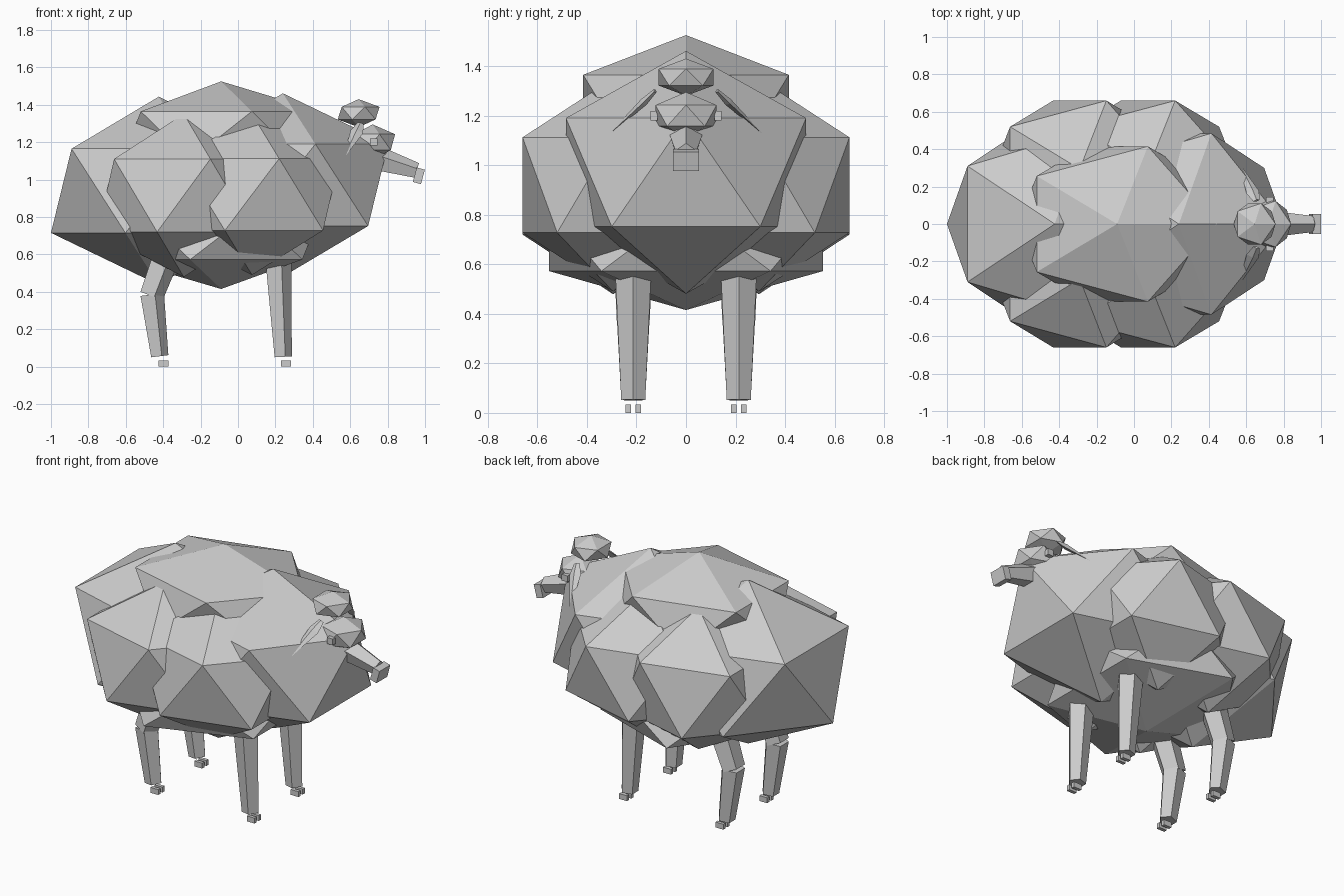
import bpy, bmesh, math
from mathutils import Vector, Matrix

if "Cube" in bpy.data.objects:
    bpy.data.objects.remove(bpy.data.objects["Cube"])

grey = bpy.data.materials.new("plain grey")
grey.diffuse_color = (0.6, 0.6, 0.6, 1)
grey.use_nodes = True
grey.node_tree.nodes["Principled BSDF"].inputs["Base Color"].default_value = grey.diffuse_color


def finish(name, bm):
    bmesh.ops.recalc_face_normals(bm, faces=bm.faces)
    me = bpy.data.meshes.new(name)
    bm.to_mesh(me)
    bm.free()
    me.materials.append(grey)
    ob = bpy.data.objects.new(name, me)
    bpy.context.collection.objects.link(ob)
    return ob


def lump(name, centre, radii):
    """20-sided ball, stretched."""
    bm = bmesh.new()
    m = Matrix.Translation(centre) @ Matrix.Diagonal((*radii, 1))
    bmesh.ops.create_icosphere(bm, subdivisions=1, radius=1, matrix=m)
    return finish(name, bm)


def box(name, centre, size, tilt=0):
    bm = bmesh.new()
    m = (Matrix.Translation(centre) @ Matrix.Rotation(tilt, 4, 'Y')
         @ Matrix.Diagonal((*size, 1)))
    bmesh.ops.create_cube(bm, size=1, matrix=m)
    return finish(name, bm)


def tube(name, points, radii, toward, sides=5, flat=1.0):
    """Tapered prism along points, first corner of each ring facing 'toward'."""
    bm = bmesh.new()
    pts = [Vector(p) for p in points]
    d = (pts[-1] - pts[0]).normalized()
    u = Vector(toward)
    u = (u - d * u.dot(d)).normalized()
    v = d.cross(u) * flat
    rings = []
    for p, r in zip(pts, radii):
        rings.append([bm.verts.new(p + r * (u * math.cos(a) + v * math.sin(a)))
                      for a in (math.tau * i / sides for i in range(sides))])
    for a, b in zip(rings, rings[1:]):
        for i in range(sides):
            j = (i + 1) % sides
            bm.faces.new((a[i], a[j], b[j], b[i]))
    bm.faces.new(rings[0])
    bm.faces.new(rings[-1])
    return finish(name, bm)


# Fleece lumps along the middle
lump("fleece_rear", (-0.424, 0, 0.94), (0.644, 0.59, 0.503))
lump("fleece_chest", (0.24, 0, 0.971), (0.63, 0.57, 0.49))
lump("fleece_back", (-0.09, 0, 1.235), (0.594, 0.488, 0.29))
lump("fleece_belly", (-0.09, 0, 0.70), (0.60, 0.65, 0.285))

# Head, muzzle and nose
lump("head_tuft", (0.645, 0, 1.355), (0.125, 0.13, 0.075))
lump("head", (0.72, 0, 1.2), (0.134, 0.145, 0.095))
tube("muzzle", [(0.72, 0, 1.115), (0.955, 0, 1.045)], [0.075, 0.045], (0, 0, 1))
box("nose", (0.967, 0, 1.02), (0.045, 0.105, 0.08), math.radians(15))

for s, side in ((-1, "right"), (1, "left")):
    # Fleece lumps on the flank
    lump("flank_rear_" + side, (-0.29, s * 0.294, 0.915), (0.515, 0.43, 0.436))
    lump("flank_front_" + side, (0.075, s * 0.294, 0.92), (0.525, 0.43, 0.43))

    # Eye and ear
    box("eye_" + side, (0.725, s * 0.13, 1.2), (0.04, 0.028, 0.038))
    tube("ear_" + side,
         [(0.655, s * 0.125, 1.30), (0.635, s * 0.17, 1.255), (0.567, s * 0.315, 1.12)],
         [0.018, 0.035, 0.003], (1, 0, 0), 4, 0.45)

    # Legs
    y = s * 0.213
    tube("front_leg_" + side, [(0.237, y, 0.052), (0.207, y, 0.60), (0.205, y, 0.70)],
         [0.051, 0.078, 0.08], (1, 0, 0))
    tube("hind_shin_" + side, [(-0.423, y, 0.055), (-0.465, y, 0.385)],
         [0.051, 0.07], (1, 0, 0))
    tube("hind_thigh_" + side, [(-0.468, y, 0.38), (-0.35, y, 0.70)],
         [0.07, 0.085], (1, 0, 0))

    # Two-toed hooves
    for x, end in ((0.257, "front"), (-0.398, "hind")):
        for k, toe in ((-1, "inner"), (1, "outer")):
            box(f"{end}_{toe}_toe_{side}", (x, s * (0.213 + k * 0.0205), 0.0165),
                (0.053, 0.021, 0.033))
